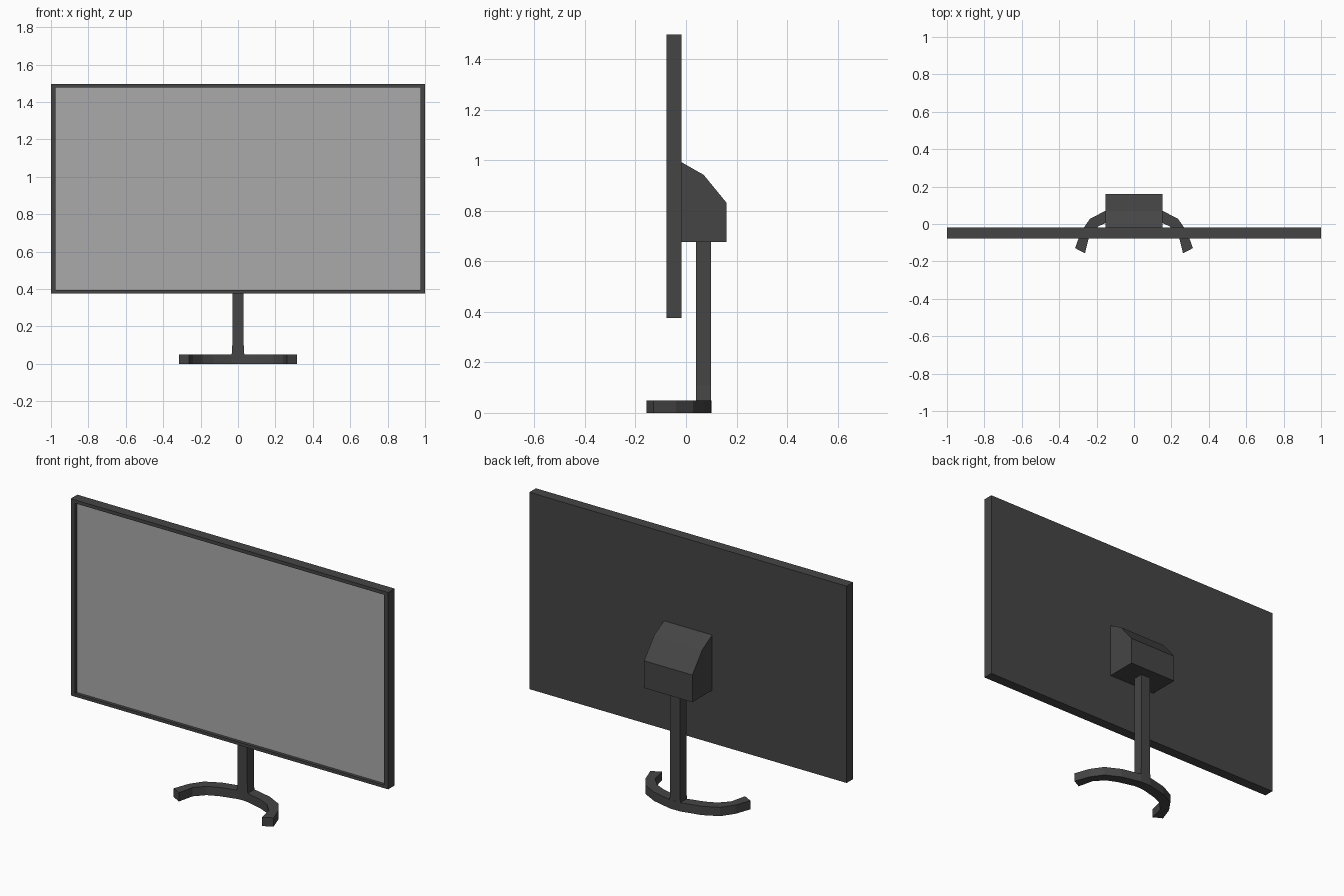
import bpy, bmesh
from mathutils import Vector

if "Cube" in bpy.data.objects:
    bpy.data.objects.remove(bpy.data.objects["Cube"])


def material(name, v):
    m = bpy.data.materials.new(name)
    m.diffuse_color = (v, v, v, 1)
    m.use_nodes = True
    m.node_tree.nodes["Principled BSDF"].inputs["Base Color"].default_value = m.diffuse_color
    return m


DARK = material("dark_plastic", 0.06)
GLASS = material("screen_grey", 0.4)


def finish(name, bm, mats=(DARK,)):
    bmesh.ops.recalc_face_normals(bm, faces=bm.faces)
    me = bpy.data.meshes.new(name)
    bm.to_mesh(me)
    bm.free()
    for m in mats:
        me.materials.append(m)
    ob = bpy.data.objects.new(name, me)
    bpy.context.collection.objects.link(ob)
    return ob


def box(lo, hi):
    bm = bmesh.new()
    bmesh.ops.create_cube(bm, size=1)
    lo, hi = Vector(lo), Vector(hi)
    for v in bm.verts:
        v.co = [(lo[i] + hi[i]) / 2 + v.co[i] * (hi[i] - lo[i]) for i in range(3)]
    return bm


def extrude(bm, faces, vec):
    geo = bmesh.ops.extrude_face_region(bm, geom=faces)["geom"]
    bmesh.ops.translate(bm, vec=vec, verts=[g for g in geo if isinstance(g, bmesh.types.BMVert)])


# Display panel with recessed screen
bm = box((-1, -0.077, 0.376), (1, -0.018, 1.497))
bm.normal_update()
front = [f for f in bm.faces if f.normal.y < -0.9]
bmesh.ops.inset_region(bm, faces=front, thickness=0.036)
rim = {v: v.co.copy() for v in front[0].verts}
for v in rim:
    v.co.z += 0.006 if v.co.z > 0.9 else -0.008
extrude_face = bmesh.ops.extrude_discrete_faces(bm, faces=front)["faces"][0]
for v in extrude_face.verts:
    v.co.y += 0.018
extrude_face.material_index = 1
finish("display_panel", bm, (DARK, GLASS))

# Rear mount housing, side profile in y-z
bm = bmesh.new()
profile = [(-0.018, 0.677), (0.16, 0.677), (0.16, 0.832), (0.07, 0.942), (-0.018, 0.992)]
f = bm.faces.new([bm.verts.new((-0.152, y, z)) for y, z in profile])
extrude(bm, [f], (0.304, 0, 0))
finish("mount_housing", bm)

# Post, slightly flared at the foot
bm = box((-0.03, 0.04, 0.11), (0.03, 0.099, 0.69))
bm.normal_update()
bottom = [f for f in bm.faces if f.normal.z < -0.9][0]
foot = bmesh.ops.extrude_discrete_faces(bm, faces=[bottom])["faces"][0]
for v in foot.verts:
    v.co.z = 0.03
    v.co.x *= 1.17
finish("post", bm)

# Curved base: outer and inner edge points, mirrored across x
outer = [(0, 0.1), (0.035, 0.099), (0.15, 0.072), (0.235, 0.028), (0.283, -0.04), (0.315, -0.129)]
inner = [(0, 0.043), (0.035, 0.04), (0.13, 0.015), (0.19, -0.012), (0.24, -0.065), (0.262, -0.157)]
bm = bmesh.new()
rows = [[bm.verts.new((x, y, 0)) for x, y in e] for e in (outer, inner)]
faces = [bm.faces.new((rows[0][i], rows[0][i + 1], rows[1][i + 1], rows[1][i]))
         for i in range(len(outer) - 1)]
extrude(bm, faces, (0, 0, 0.05))
# Open the centre seam so the halves weld cleanly
bmesh.ops.delete(bm, geom=[f for f in bm.faces if all(abs(v.co.x) < 1e-5 for v in f.verts)],
                 context='FACES')
base = finish("curved_base", bm)
mirror = base.modifiers.new("mirror", 'MIRROR')
mirror.use_axis[0] = True
